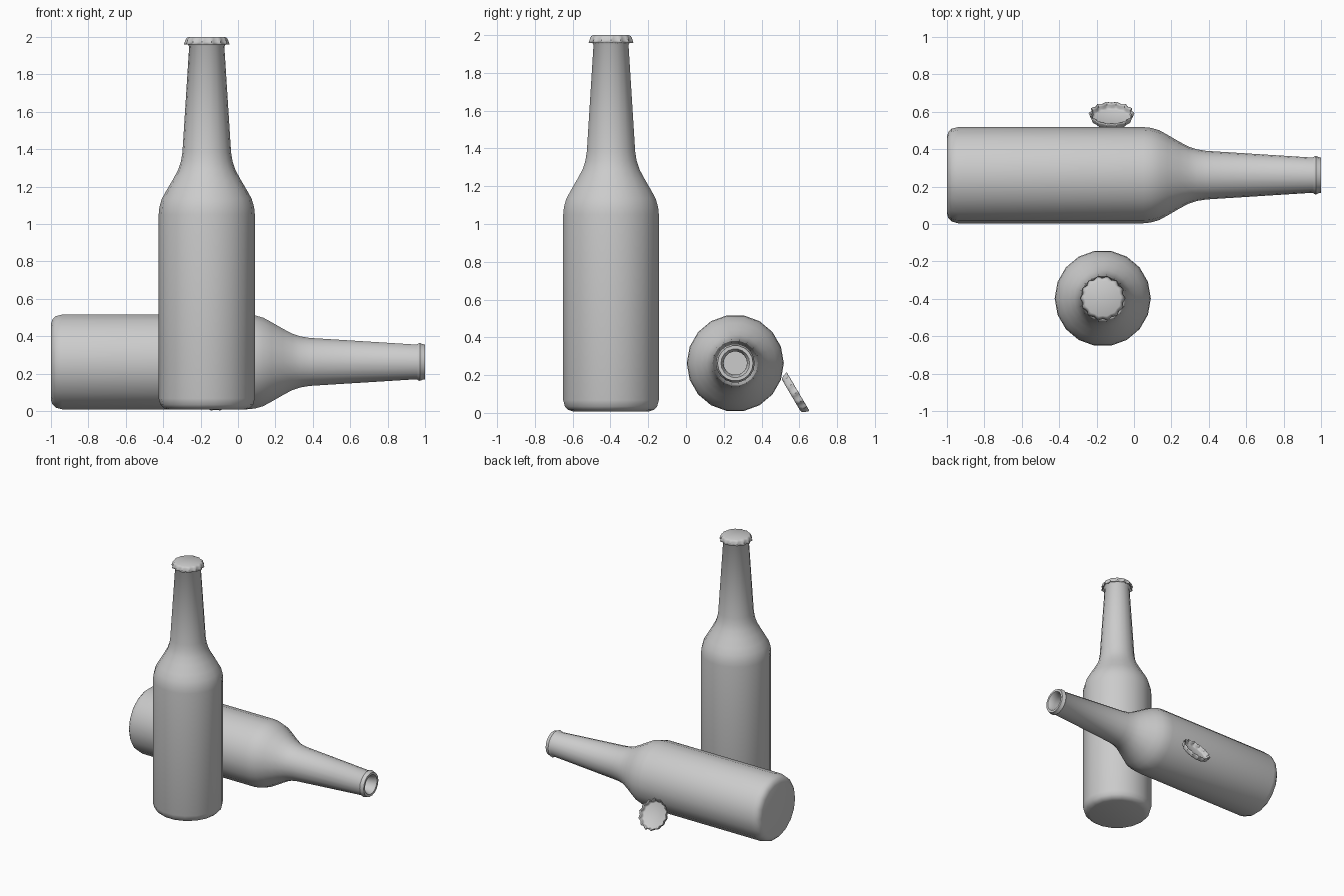
import bpy, bmesh
from math import cos, sin, pi, radians

if "Cube" in bpy.data.objects:
    bpy.data.objects.remove(bpy.data.objects["Cube"])


def lathe(name, profile, sides, start=0.0, waves=0, cap_first=True, cap_last=True):
    """Revolve (radius, height, ripple) points around z."""
    bm = bmesh.new()
    rings = []
    for r, z, *ripple in profile:
        amp = ripple[0] if ripple else 0.0
        ring = []
        for i in range(sides):
            a = start + 2 * pi * i / sides
            rr = r + amp * cos(waves * a)
            ring.append(bm.verts.new((rr * cos(a), rr * sin(a), z)))
        rings.append(ring)
    for low, high in zip(rings, rings[1:]):
        for i in range(sides):
            j = (i + 1) % sides
            bm.faces.new((low[i], low[j], high[j], high[i]))
    if cap_first:
        bm.faces.new(rings[0][::-1])
    if cap_last:
        bm.faces.new(rings[-1])
    mesh = bpy.data.meshes.new(name)
    bm.to_mesh(mesh)
    bm.free()
    obj = bpy.data.objects.new(name, mesh)
    bpy.context.collection.objects.link(obj)
    bpy.ops.object.select_all(action='DESELECT')
    bpy.context.view_layer.objects.active = obj
    obj.select_set(True)
    bpy.ops.object.shade_smooth_by_angle(angle=radians(40))
    return obj


# Bottle profile: base, body, shoulder, neck, lip, then down into the mouth
BOTTLE = [
    (0.205, 0.0), (0.230, 0.008), (0.248, 0.026), (0.257, 0.06),
    (0.257, 1.05), (0.253, 1.09), (0.240, 1.135), (0.215, 1.18),
    (0.180, 1.24), (0.153, 1.29), (0.138, 1.335), (0.130, 1.385),
    (0.094, 1.955), (0.101, 1.965), (0.103, 1.972), (0.097, 1.985),
    (0.094, 2.0), (0.076, 2.0), (0.068, 1.985), (0.062, 1.95), (0.062, 1.85),
]

# Crown cap profile: rippled skirt up to the rounded flat top
CAP = [
    (0.116, 0.0, 0.006), (0.112, 0.013, 0.005), (0.109, 0.026, 0.004),
    (0.104, 0.035, 0.003), (0.095, 0.04, 0.002),
]


def bottle(name, start=0.0):
    return lathe(name, BOTTLE, 18, start)


def crown_cap(name):
    cap = lathe(name, CAP, 56, waves=14, cap_first=False)
    shell = cap.modifiers.new("thickness", 'SOLIDIFY')
    shell.thickness = 0.006
    shell.offset = -1
    return cap


# Standing bottle with its cap on
standing = bottle("standing_bottle")
standing.location = (-0.167, -0.397, 0.008)
standing.scale.z = 0.993
fitted = crown_cap("fitted_cap")
fitted.location = (-0.167, -0.397, 1.96)

# Open bottle lying along x
lying = bottle("lying_bottle", start=pi / 2)
lying.location = (-1.0, 0.261, 0.263)
lying.rotation_euler = (0, pi / 2, 0)

# Loose cap leaning on the lying bottle, open side outward
loose = crown_cap("loose_cap")
loose.location = (-0.12, 0.592, 0.112)
loose.rotation_euler = (radians(120.5), 0, 0)
